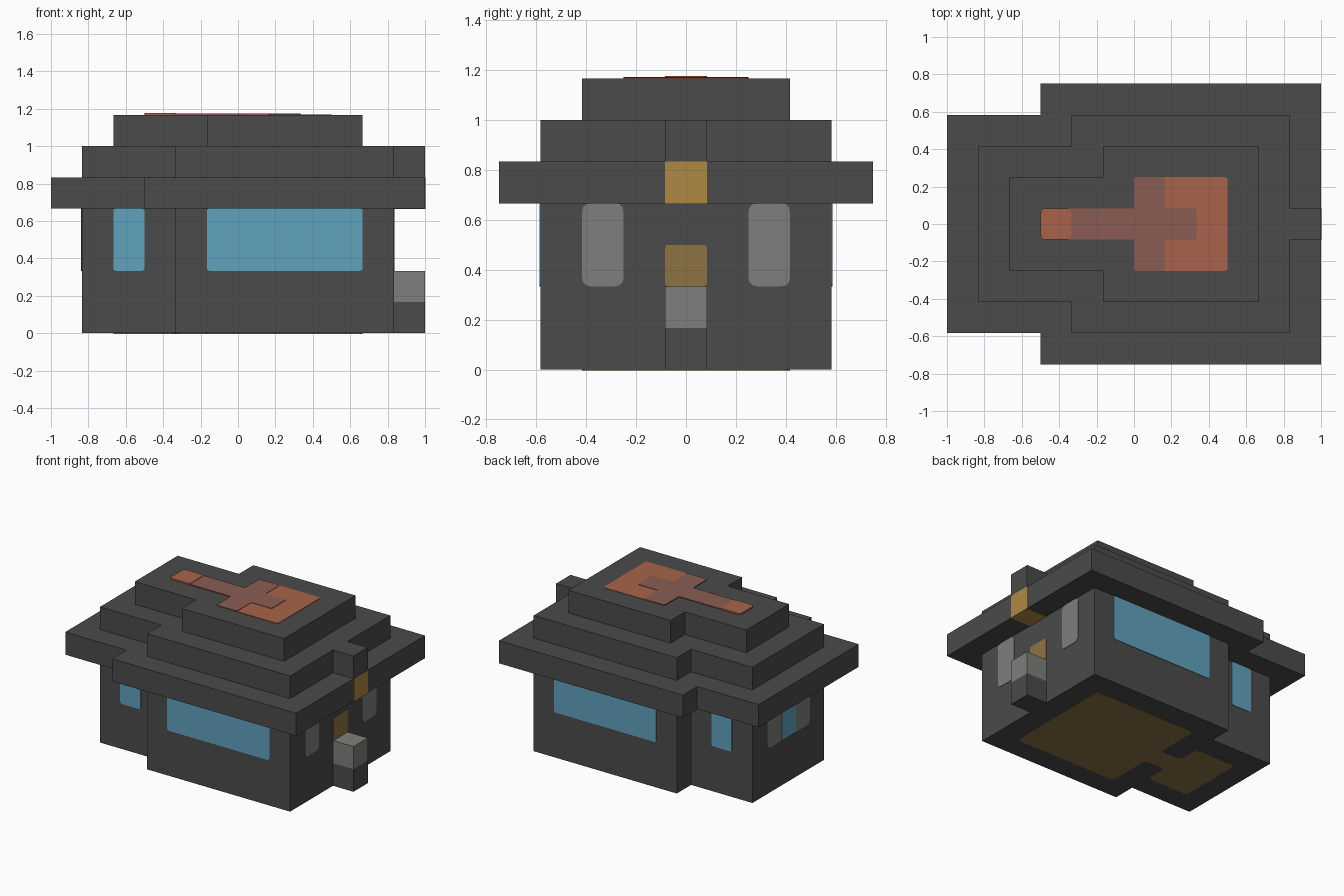
import bpy
import bmesh
from mathutils import Vector

default = bpy.data.objects.get("Cube")
if default:
    bpy.data.objects.remove(default, do_unlink=True)

U = 1 / 6       # one building block
SKIN = 0.02     # painted plate thickness, in blocks


def material(name, *rgb):
    mat = bpy.data.materials.new(name)
    mat.use_nodes = True
    mat.diffuse_color = (*rgb, 1)
    mat.node_tree.nodes["Principled BSDF"].inputs["Base Color"].default_value = (*rgb, 1)
    return mat


DARK = material("charcoal", 0.07, 0.07, 0.07)
GLASS = material("window blue", 0.115, 0.366, 0.51)
GREY = material("stone grey", 0.21, 0.216, 0.20)
GOLD = material("gold", 0.434, 0.246, 0.058)
TAN = material("dull gold", 0.27, 0.174, 0.06)
ORANGE = material("orange", 0.392, 0.127, 0.069)
RUST = material("rust", 0.254, 0.107, 0.085)


def rounded(points, radius):
    """Replace each corner by a small curve."""
    out = []
    for i, p in enumerate(points):
        p = Vector(p)
        a = p + (Vector(points[i - 1]) - p).normalized() * radius
        b = p + (Vector(points[(i + 1) % len(points)]) - p).normalized() * radius
        for t in (0, 0.33, 0.67, 1):
            out.append(a * (1 - t) ** 2 + p * 2 * t * (1 - t) + b * t * t)
    return out


def prism(name, mat, outline, axis, start, end, radius=0):
    """Extrude an outline, measured in blocks, along an axis."""
    if radius:
        outline = rounded(outline, radius)
    bm = bmesh.new()
    verts = []
    for a, b in outline:
        co = [a, b]
        co.insert(axis, start)
        verts.append(bm.verts.new(Vector(co) * U))
    face = bm.faces.new(verts)
    moved = bmesh.ops.extrude_face_region(bm, geom=[face])["geom"]
    shift = Vector((0, 0, 0))
    shift[axis] = (end - start) * U
    bmesh.ops.translate(bm, vec=shift, verts=[v for v in moved if isinstance(v, bmesh.types.BMVert)])
    bmesh.ops.recalc_face_normals(bm, faces=bm.faces)
    mesh = bpy.data.meshes.new(name)
    bm.to_mesh(mesh)
    bm.free()
    mesh.materials.append(mat)
    obj = bpy.data.objects.new(name, mesh)
    bpy.context.collection.objects.link(obj)
    return obj


def rect(a0, a1, b0, b1):
    return [(a0, b0), (a1, b0), (a1, b1), (a0, b1)]


def mirrored(half):
    """Complete an outline across the y = 0 line."""
    return half + [(x, -y) for x, y in reversed(half)]


def stepped(grow):
    """Narrow wing joined to a wide wing, grown outwards evenly."""
    return mirrored([(-5 - grow, 2.5 + grow), (-2 - grow, 2.5 + grow),
                     (-2 - grow, 3.5 + grow), (5 + grow, 3.5 + grow)])


# Walls and roof tiers
for name, grow, z0, z1 in (("walls", 0, 0, 4), ("eaves", 1, 4, 5),
                           ("middle_roof", 0, 5, 6), ("top_roof", -1, 6, 7)):
    prism(name, DARK, stepped(grow), 2, z0, z1)

# Long-side windows
for side, label in ((-1, "front"), (1, "back")):
    prism(label + "_large_window", GLASS, rect(-1, 4, 2, 4), 1,
          side * 3.5, side * (3.5 + SKIN), 0.1)
    prism(label + "_small_window", GLASS, rect(-4, -3, 2, 4), 1,
          side * 2.5, side * (2.5 + SKIN), 0.1)

# Narrow end window with grey shutters
prism("end_shutters", GREY, rect(-1.5, 1.5, 2, 4), 0, -5, -5 - SKIN, 0.22)
prism("end_window", GLASS, rect(-0.5, 0.5, 2, 4), 0, -5, -5 - 2 * SKIN)

# Wide end panels
for side, label in ((-1, "right"), (1, "left")):
    prism(label + "_end_panel", GREY, rect(side * 2 - 0.5, side * 2 + 0.5, 2, 4),
          0, 5, 5 + SKIN, 0.22)
prism("wall_lamp_panel", TAN, rect(-0.5, 0.5, 2, 3), 0, 5, 5 + SKIN, 0.08)

# Blocks on the wide end
post = rect(5, 6, -0.5, 0.5)
prism("post_foot", DARK, post, 2, 0, 1)
prism("post_top", GREY, post, 2, 1, 2)
prism("eave_lamp", GOLD, rect(5, 6 + SKIN, -0.5, 0.5), 2, 4 - SKIN, 5)
prism("ridge_block", DARK, post, 2, 5, 6)

# Roof emblem
prism("roof_broad_panel", ORANGE, rect(0.2, 3, -1.5, 1.5), 2, 7, 7 + SKIN, 0.1)
prism("roof_key_panel", RUST,
      mirrored([(-2.2, 0.5), (0, 0.5), (0, 1.5), (1, 1.5), (1, 0.5), (2, 0.5)]),
      2, 7, 7 + 2 * SKIN, 0.08)
prism("roof_tip_panel", ORANGE, rect(-3, -2, -0.5, 0.5), 2, 7, 7 + 3 * SKIN, 0.15)

# Floor inlay
prism("floor_inlay", TAN,
      mirrored([(-4, 1.5), (-2, 1.5), (-2, 0.5), (-1, 0.5), (-1, 2.5), (4, 2.5)]),
      2, 0, -SKIN, 0.2)
